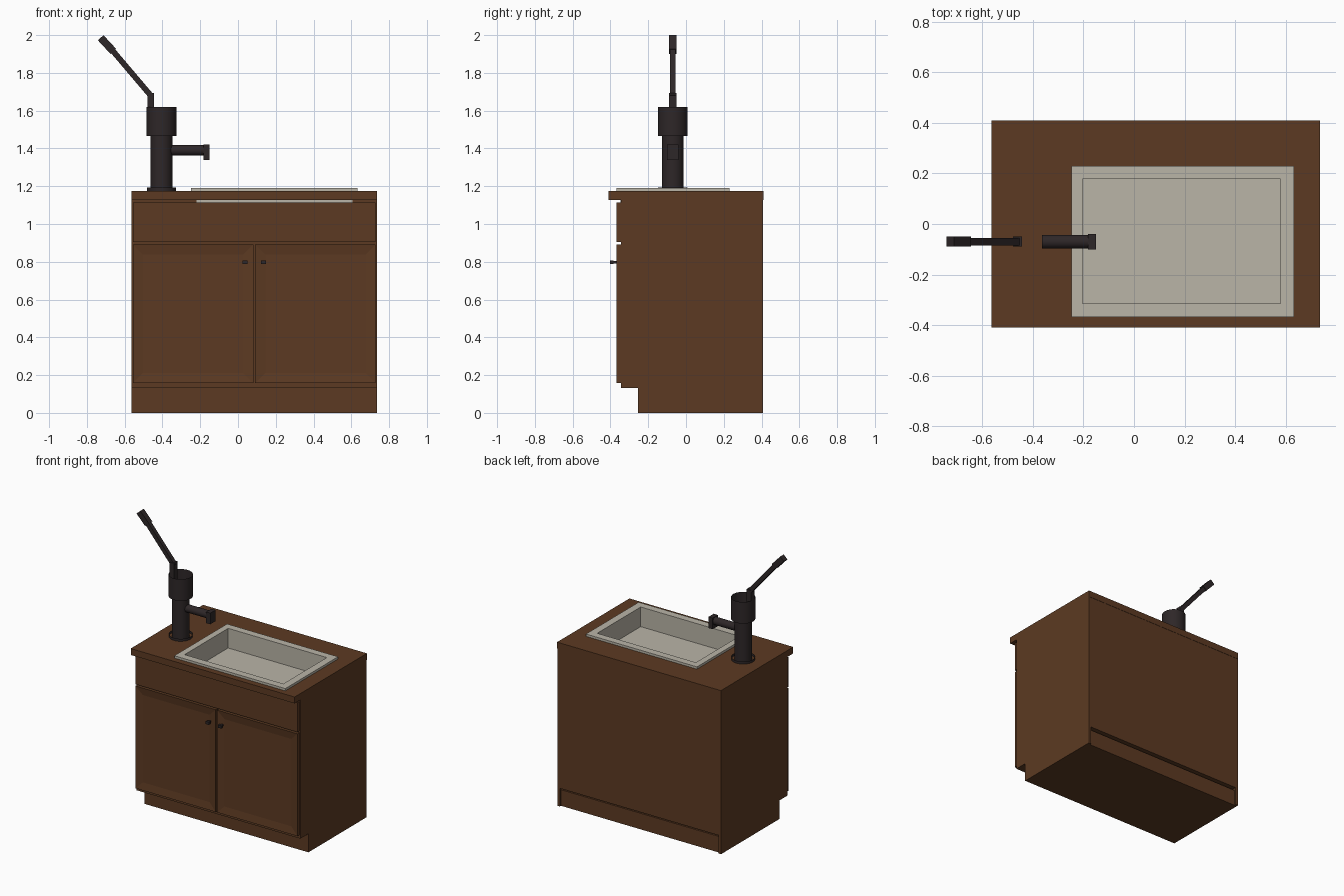
import bpy, bmesh, math
from mathutils import Matrix, Vector

if "Cube" in bpy.data.objects:
    bpy.data.objects.remove(bpy.data.objects["Cube"])


def material(name, rgb):
    m = bpy.data.materials.new(name)
    m.diffuse_color = (*rgb, 1)
    m.use_nodes = True
    m.node_tree.nodes["Principled BSDF"].inputs["Base Color"].default_value = m.diffuse_color
    return m


WOOD = material("brown wood", (0.107, 0.042, 0.016))
STEEL = material("pale enamel", (0.49, 0.46, 0.39))
IRON = material("dark iron", (0.027, 0.020, 0.021))


def finish(name, bm, mat):
    bmesh.ops.recalc_face_normals(bm, faces=bm.faces)
    me = bpy.data.meshes.new(name)
    bm.to_mesh(me)
    bm.free()
    me.materials.append(mat)
    ob = bpy.data.objects.new(name, me)
    bpy.context.collection.objects.link(ob)
    return ob


def box(name, x, y, z, mat):
    """Box from (min, max) ranges."""
    bm = bmesh.new()
    size = [r[1] - r[0] for r in (x, y, z)]
    mid = [(r[0] + r[1]) / 2 for r in (x, y, z)]
    bmesh.ops.create_cube(bm, size=1, matrix=Matrix.Translation(mid) @ Matrix.Diagonal((*size, 1)))
    return finish(name, bm, mat)


def loops(name, rects, mat, close=False, floor=False):
    """Bridge a chain of horizontal rectangles (x0, x1, y0, y1, z)."""
    bm = bmesh.new()
    rows = [[bm.verts.new(p) for p in ((a, c, z), (b, c, z), (b, d, z), (a, d, z))]
            for a, b, c, d, z in rects]
    pairs = list(zip(rows, rows[1:] + rows[:1])) if close else list(zip(rows, rows[1:]))
    for lo, hi in pairs:
        for i in range(4):
            j = (i + 1) % 4
            bm.faces.new((lo[i], lo[j], hi[j], hi[i]))
    if floor:
        bm.faces.new(rows[0])
        bm.faces.new(rows[-1])
    return finish(name, bm, mat)


def side_panel(name, x0, x1):
    """Cabinet end with a toe notch at the front."""
    prof = [(-0.253, 0), (0.408, 0), (0.408, 1.128), (-0.345, 1.128), (-0.345, 0.133), (-0.253, 0.133)]
    bm = bmesh.new()
    f = bm.faces.new([bm.verts.new((x0, y, z)) for y, z in prof])
    ext = bmesh.ops.extrude_face_region(bm, geom=[f])
    bmesh.ops.translate(bm, vec=(x1 - x0, 0, 0),
                        verts=[v for v in ext["geom"] if isinstance(v, bmesh.types.BMVert)])
    return finish(name, bm, WOOD)


def tube(name, r, start, end, mat=IRON):
    """Open smooth tube between two points."""
    a, b = Vector(start), Vector(end)
    rot = (b - a).to_track_quat('Z', 'Y').to_matrix().to_4x4()
    bm = bmesh.new()
    bmesh.ops.create_cone(bm, segments=32, radius1=r, radius2=r, depth=(b - a).length,
                          cap_ends=False, matrix=Matrix.Translation((a + b) / 2) @ rot)
    for f in bm.faces:
        f.smooth = True
    return finish(name, bm, mat)


def bar(name, start, end, w, mat=IRON):
    """Square bar between two points."""
    a, b = Vector(start), Vector(end)
    d = b - a
    m = (Matrix.Translation((a + b) / 2) @ Matrix.Rotation(math.atan2(d.x, d.z), 4, 'Y')
         @ Matrix.Diagonal((w, w, d.length, 1)))
    bm = bmesh.new()
    bmesh.ops.create_cube(bm, size=1, matrix=m)
    return finish(name, bm, mat)


X0, X1 = -0.564, 0.736

# Cabinet carcass
side_panel("left_side", X0, X0 + 0.02)
side_panel("right_side", X1 - 0.02, X1)
box("back_panel", (X0 + 0.02, X1 - 0.02), (0.388, 0.408), (0.13, 1.128), WOOD)
box("toe_base", (X0 + 0.02, X1 - 0.02), (-0.253, 0.395), (0, 0.115), WOOD)
box("cabinet_floor", (X0 + 0.02, X1 - 0.02), (-0.345, 0.388), (0.133, 0.153), WOOD)
box("toe_board", (X0 + 0.02, X1 - 0.02), (-0.253, -0.235), (0.11, 0.134), WOOD)
box("face_frame", (X0 + 0.02, X1 - 0.02), (-0.345, -0.33), (0.153, 1.128), WOOD)

# Countertop with sink cutout
hole = (-0.215, 0.595, -0.33, 0.19)
top = (X0, X1, -0.41, 0.41)
loops("countertop", [(*top, 1.128), (*top, 1.174), (*hole, 1.174), (*hole, 1.128)], WOOD, close=True)

# Drawer front and the two doors with recessed panels
box("drawer_front", (X0 + 0.007, X1 - 0.007), (-0.368, -0.345), (0.904, 1.115), WOOD)
for name, a, b in (("left_door", X0 + 0.007, 0.081), ("right_door", 0.091, X1 - 0.007)):
    door = box(name, (a, b), (-0.368, -0.345), (0.158, 0.892), WOOD)
    bm = bmesh.new()
    bm.from_mesh(door.data)
    front = min(bm.faces, key=lambda f: f.calc_center_median().y)
    bmesh.ops.inset_region(bm, faces=[front], thickness=0.076)
    bmesh.ops.translate(bm, verts=front.verts, vec=(0, 0.008, 0))
    bm.to_mesh(door.data)
    bm.free()
for name, x in (("left_knob", 0.037), ("right_knob", 0.135)):
    box(name, (x - 0.013, x + 0.013), (-0.402, -0.385), (0.787, 0.807), IRON)
    box(name + "_stem", (x - 0.006, x + 0.006), (-0.385, -0.368), (0.791, 0.803), IRON)

# Sink: closed shell running from outer bottom, over the rim, to the basin floor
outer = (-0.22, 0.605, -0.347, 0.205)
rim = (-0.248, 0.633, -0.368, 0.23)
inner = (-0.203, 0.58, -0.315, 0.178)
loops("sink", [(*outer, 1.03), (*outer, 1.174), (*rim, 1.1745), (*rim, 1.191),
               (*inner, 1.191), (*inner, 1.05)], STEEL, floor=True)

# Hand pump
PX, PY = -0.405, -0.07
tube("pump_flange", 0.077, (PX, PY, 1.174), (PX, PY, 1.192))
tube("pump_column", 0.057, (PX, PY, 1.174), (PX, PY, 1.475))
tube("pump_head", 0.079, (PX, PY, 1.465), (PX, PY, 1.62))
tube("pump_spout", 0.027, (PX + 0.04, PY, 1.39), (-0.18, PY, 1.39))
box("spout_end", (-0.183, -0.15), (PY - 0.03, PY + 0.03), (1.34, 1.42), IRON)

# Pump lever
box("lever_bracket", (-0.479, -0.444), (PY - 0.02, PY + 0.02), (1.56, 1.694), IRON)
bar("lever", (-0.455, PY, 1.672), (-0.67, PY, 1.925), 0.03)
bar("lever_grip", (-0.66, PY, 1.914), (-0.727, PY, 1.986), 0.04)
